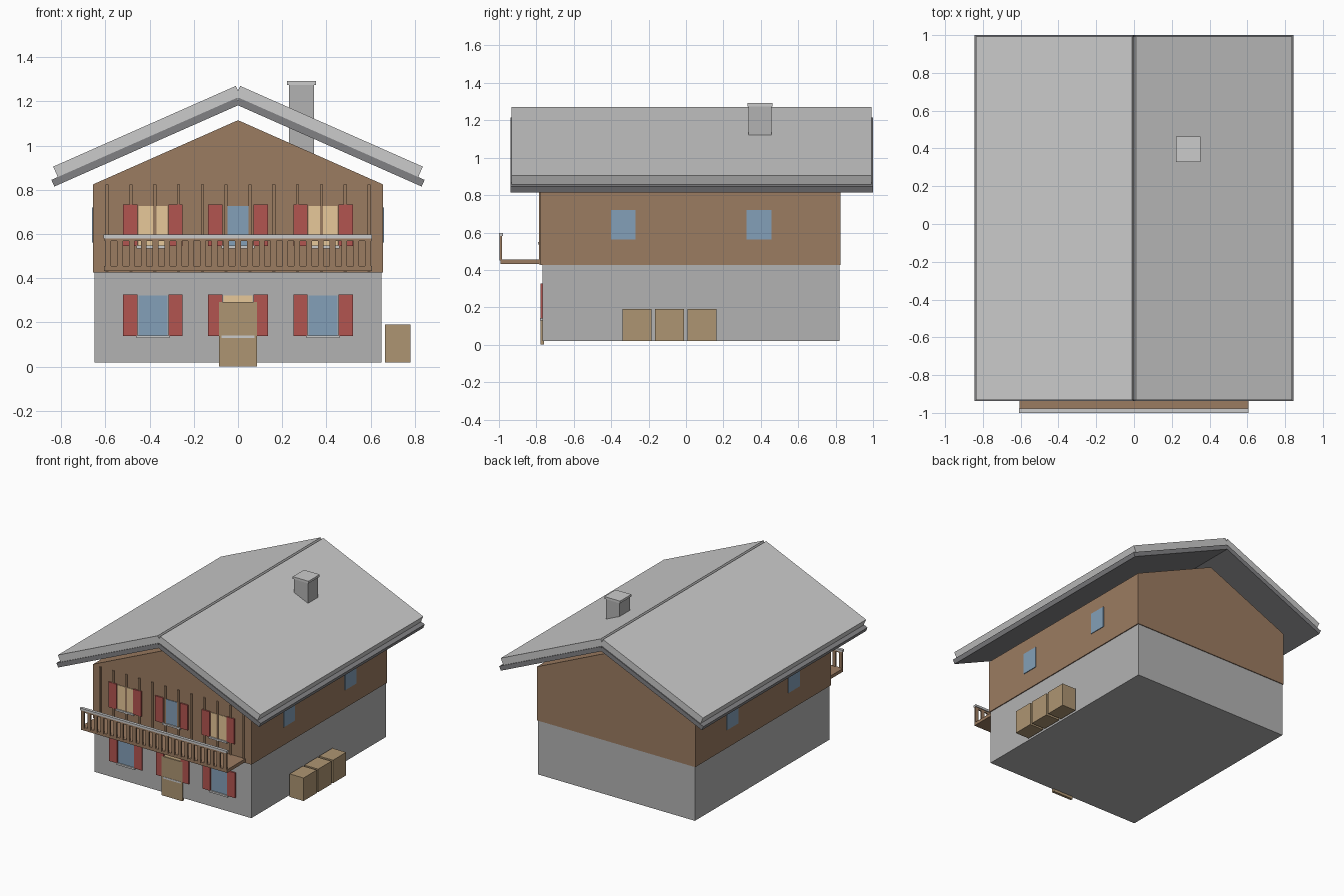
import bpy, math

if "Cube" in bpy.data.objects:
    bpy.data.objects.remove(bpy.data.objects["Cube"])


def material(name, rgb):
    m = bpy.data.materials.new(name)
    m.diffuse_color = (*rgb, 1)
    m.use_nodes = True
    m.node_tree.nodes["Principled BSDF"].inputs["Base Color"].default_value = m.diffuse_color
    return m


WOOD = material("wood", (0.33, 0.20, 0.12))
TAN = material("tan_wood", (0.42, 0.30, 0.17))
RED = material("shutter_red", (0.45, 0.09, 0.08))
GLASS = material("glass", (0.23, 0.35, 0.48))
WARM = material("lit_glass", (0.80, 0.58, 0.32))
STONE = material("stone", (0.45, 0.45, 0.45))
DARK = material("dark_trim", (0.22, 0.22, 0.23))
PALE = material("pale_roof", (0.70, 0.70, 0.72))


def prism(name, profile, y0, y1, mat):
    """Extrude an x-z profile along y."""
    n = len(profile)
    verts = [(x, y, z) for y in (y0, y1) for x, z in profile]
    faces = [tuple(range(n)), tuple(reversed(range(n, 2 * n)))]
    faces += [(i, i + n, (i + 1) % n + n, (i + 1) % n) for i in range(n)]
    # Counter-clockwise profiles seen from the front give outward normals
    me = bpy.data.meshes.new(name)
    me.from_pydata(verts, [], faces)
    me.materials.append(mat)
    ob = bpy.data.objects.new(name, me)
    bpy.context.collection.objects.link(ob)
    return ob


def box(name, x0, x1, y0, y1, z0, z1, mat):
    return prism(name, [(x0, z0), (x1, z0), (x1, z1), (x0, z1)], y0, y1, mat)


# Walls: stone ground floor and wooden gabled upper floor
box("ground_floor", -0.648, 0.648, -0.768, 0.82, 0.02, 0.425, STONE)
prism("upper_floor", [(-0.655, 0.425), (0.655, 0.425), (0.655, 0.825),
                      (0, 1.115), (-0.655, 0.825)], -0.777, 0.826, WOOD)

# Roof: a pale covering over a dark board on each slope
PITCH = math.atan(0.442)
c, s = math.cos(PITCH), math.sin(PITCH)


def roof_slab(name, side, ridge, eave_x, thick, y0, y1, mat):
    rx, rz = ridge
    ex, ez = eave_x, rz - (eave_x - rx) * math.tan(PITCH)
    dx, dz = -s * thick, -c * thick
    pts = [(rx + dx, rz + dz), (ex + dx, ez + dz), (ex, ez), (rx, rz)]
    if side < 0:
        pts = [(-x, z) for x, z in reversed(pts)]
    prism(name, pts, y0, y1, mat)


for side, label in ((-1, "left"), (1, "right")):
    roof_slab("roof_cover_" + label, side, (0.01, 1.27), 0.836, 0.055, -0.932, 0.993, PALE)
    roof_slab("roof_board_" + label, side, (0.005, 1.216), 0.844, 0.033, -0.938, 1.0, DARK)

# Chimney
box("chimney", 0.23, 0.344, 0.335, 0.456, 0.95, 1.275, STONE)
box("chimney_cap", 0.222, 0.352, 0.329, 0.462, 1.275, 1.292, PALE)


# Front windows with shutters and sills
def window(name, x, z, half, wall, mat):
    box(name + "_pane", x - half, x + half, wall - 0.004, wall + 0.01, z, z + 0.18, mat)
    for k in (-1, 1):
        a, b = sorted((x + k * 0.07, x + k * 0.135))
        box(name + "_shutter", a, b, wall - 0.010, wall + 0.01, z - 0.003, z + 0.185, RED)
    box(name + "_sill", x - 0.075, x + 0.075, wall - 0.013, wall + 0.01, z - 0.013, z, PALE)


for i, x in enumerate((-0.385, 0, 0.385)):
    mid = i == 1
    window("lower_window", x, 0.142, 0.065, -0.768, WARM if mid else GLASS)
    window("upper_window", x, 0.548, 0.05 if mid else 0.065, -0.777, GLASS if mid else WARM)

# Side windows, on both long walls
for k in (-1, 1):
    for y in (-0.335, 0.39):
        a, b = sorted((k * 0.645, k * 0.66))
        box("side_window", a, b, y - 0.066, y + 0.066, 0.562, 0.72, GLASS)

# Front door
box("front_door", -0.085, 0.085, -0.779, -0.76, 0.0, 0.292, TAN)

# Upright wall battens
for i in range(12):
    x = -0.592 + i * 0.1077
    box("wall_batten", x - 0.007, x + 0.007, -0.785, -0.77, 0.43, 0.825, WOOD)

# Balcony
box("balcony_floor", -0.605, 0.605, -0.992, -0.77, 0.432, 0.456, WOOD)
box("balcony_rail", -0.608, 0.605, -1.0, -0.978, 0.581, 0.597, PALE)
box("balcony_under_rail", -0.603, 0.603, -0.995, -0.985, 0.568, 0.581, WOOD)
for i in range(23):
    x = -0.587 + i * 0.0534
    box("baluster", x - 0.013, x + 0.013, -0.996, -0.984, 0.45, 0.582, WOOD)

# Crates beside the right wall
for y in (-0.262, -0.089, 0.086):
    box("crate", 0.665, 0.78, y - 0.078, y + 0.078, 0.02, 0.192, TAN)
